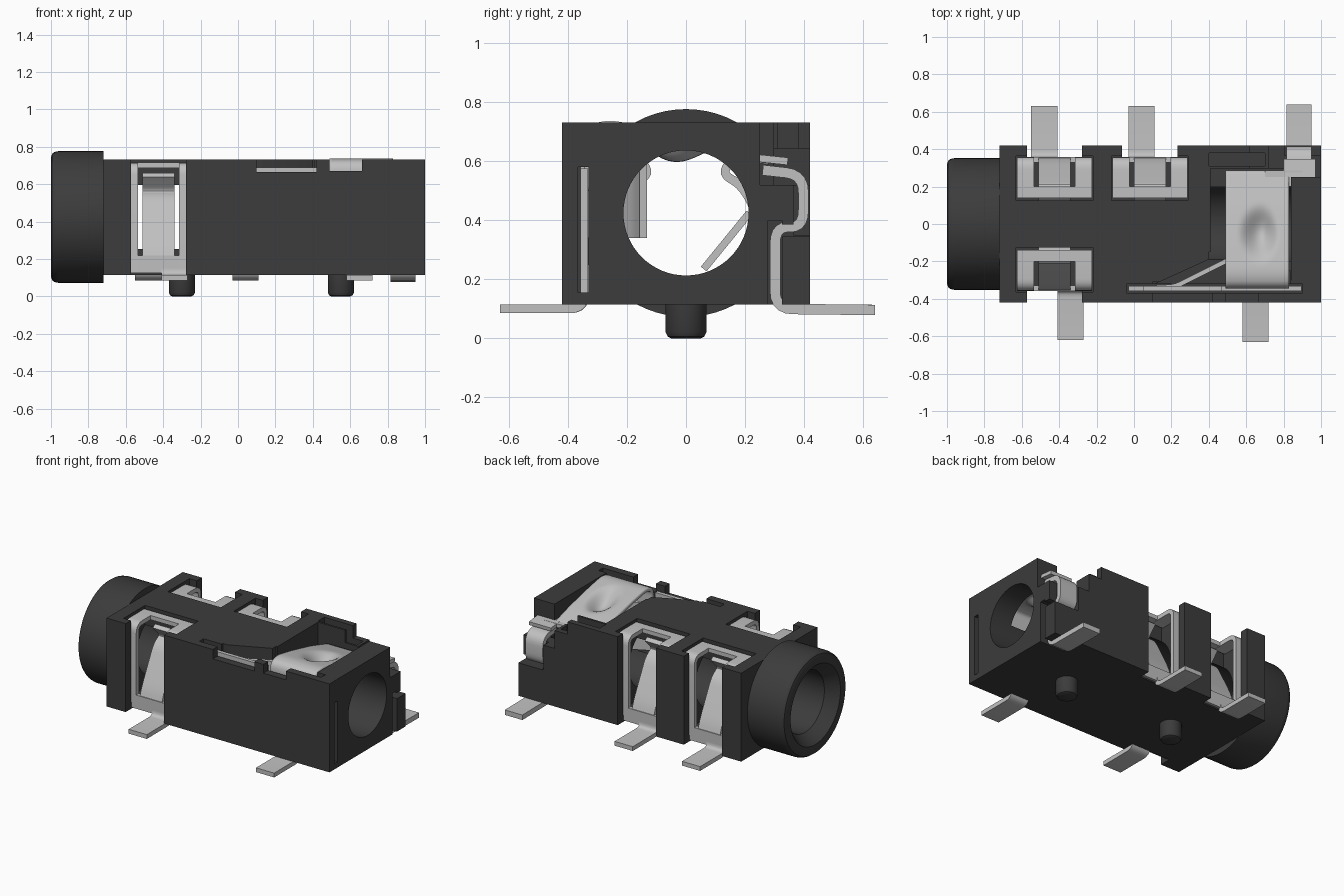
import bpy, bmesh, math
from mathutils import Vector

cube = bpy.data.objects.get("Cube")
if cube:
    bpy.data.objects.remove(cube)


def material(name, value, metallic=0.0, rough=0.5):
    m = bpy.data.materials.new(name)
    m.use_nodes = True
    color = (value, value, value, 1)
    m.diffuse_color = color
    b = m.node_tree.nodes["Principled BSDF"]
    b.inputs["Base Color"].default_value = color
    b.inputs["Roughness"].default_value = rough
    return m


BLACK = material("black plastic", 0.045)
METAL = material("silver metal", 0.53)
AXIS_Z = 0.425     # height of the bore axis
BORE = 0.212


def finish(bm, name, mat, smooth=True):
    bmesh.ops.recalc_face_normals(bm, faces=bm.faces)
    me = bpy.data.meshes.new(name)
    bm.to_mesh(me)
    bm.free()
    ob = bpy.data.objects.new(name, me)
    bpy.context.collection.objects.link(ob)
    me.materials.append(mat)
    if smooth:
        bpy.ops.object.select_all(action='DESELECT')
        ob.select_set(True)
        bpy.context.view_layer.objects.active = ob
        bpy.ops.object.shade_smooth_by_angle(angle=math.radians(32))
    return ob


def prism(bm, pts, direction):
    """Extrude a closed outline along a direction."""
    f = bm.faces.new([bm.verts.new(p) for p in pts])
    ext = bmesh.ops.extrude_face_region(bm, geom=[f])
    vs = [v for v in ext["geom"] if isinstance(v, bmesh.types.BMVert)]
    bmesh.ops.translate(bm, verts=vs, vec=direction)


def box(bm, x0, x1, y0, y1, z0, z1):
    prism(bm, [(x0, y0, z0), (x1, y0, z0), (x1, y1, z0), (x0, y1, z0)], (0, 0, z1 - z0))


def fillet(path, r):
    """Round the corners of an open 2D path."""
    pts = [Vector(p) for p in path]
    out = [pts[0]]
    for a, b, c in zip(pts, pts[1:], pts[2:]):
        d1, d2 = a - b, c - b
        p = b + d1.normalized() * min(r, d1.length * 0.48)
        q = b + d2.normalized() * min(r, d2.length * 0.48)
        for i in range(6):
            t = i / 5
            out.append(p * (1 - t) ** 2 + b * 2 * t * (1 - t) + q * t * t)
    return out + [pts[-1]]


def band(path, t):
    """Outline of a sheet of thickness t that follows a 2D path."""
    left, right = [], []
    for i, p in enumerate(path):
        d = (path[min(i + 1, len(path) - 1)] - path[max(i - 1, 0)]).normalized()
        n = Vector((-d.y, d.x)) * t / 2
        left.append(p + n)
        right.append(p - n)
    return left + right[::-1]


def strip(bm, path, x0, x1, side=1, t=0.03, r=0.05):
    """Bent sheet strip: path is (y, z), width runs along x."""
    prism(bm, [(x0, side * p.x, p.y) for p in band(fillet(path, r), t)], (x1 - x0, 0, 0))


def lathe(bm, profile, axis, centre, closed, n=64):
    """Spin (radius, position) points about the x or z axis."""
    rings = []
    for i in range(n):
        a = 2 * math.pi * i / n
        c, s = math.cos(a), math.sin(a)
        ring = []
        for r, h in profile:
            p = (h, r * c, r * s) if axis == 'x' else (r * c, r * s, h)
            ring.append(bm.verts.new(Vector(p) + Vector(centre)))
        rings.append(ring)
    m = len(profile)
    for i in range(n):
        a, b = rings[i], rings[(i + 1) % n]
        for j in range(m if closed else m - 1):
            k = (j + 1) % m
            bm.faces.new((a[j], a[k], b[k], b[j]))
    if not closed:
        for j in (0, m - 1):
            bm.faces.new([r[j] for r in rings])


# Housing block, carved by cutters
bm = bmesh.new()
box(bm, -0.72, 1, -0.42, 0.42, 0.115, 0.732)
body = finish(bm, "housing", BLACK, False)


def carve(bm):
    cutter = finish(bm, "cutter", BLACK, False)
    cutter.hide_render = True
    bpy.context.view_layer.objects.active = body
    mod = body.modifiers.new("cut", 'BOOLEAN')
    mod.operation = 'DIFFERENCE'
    mod.solver = 'EXACT'
    mod.object = cutter
    bpy.ops.object.modifier_apply(modifier=mod.name)
    bpy.data.objects.remove(cutter)


def carve_box(*dims):
    b = bmesh.new()
    box(b, *dims)
    carve(b)


# Through bore
bm = bmesh.new()
lathe(bm, [(BORE, -0.9), (BORE, 1.1)], 'x', (0, 0, AXIS_Z), False)
carve(bm)

# T-shaped pockets for the three clips: centre x, side, lead x
CLIPS = [("front_clip", -0.425, -1, -0.34),
         ("back_clip_outer", -0.425, 1, -0.48),
         ("back_clip_inner", 0.085, 1, 0.04)]
for _, xc, s, _ in CLIPS:
    for half, near, far, low in ((0.148, 0.34, 0.5, 0.05), (0.205, 0.125, 0.363, 0.16)):
        y0, y1 = sorted((s * near, s * far))
        carve_box(xc - half, xc + half, y0, y1, low, 0.8)

# Top recess, narrow slots, wall notches and the stepped rear corner
for dims in ((0.41, 0.84, -0.302, 0.296, 0.5, 0.8),
             (0.4, 0.7, 0.31, 0.38, 0.3, 0.81),
             (-0.04, 0.9, -0.368, -0.322, 0.15, 0.82),
             (0.85, 1.1, -0.366, -0.33, 0.155, 0.58),
             (0.1, 0.42, -0.5, -0.31, 0.666, 0.83),
             (0.49, 0.664, -0.5, -0.29, 0.671, 0.84),
             (0.48, 0.838, -0.35, -0.25, 0.45, 0.85),
             (0.62, 0.79, 0.285, 0.5, 0.645, 0.86),
             (0.72, 0.81, 0.27, 0.5, 0.52, 0.87),
             (0.8, 1.1, 0.25, 0.5, 0.52, 0.88),
             (0.805, 1.1, 0.365, 0.5, 0.35, 0.89),
             (0.81, 1.1, 0.278, 0.325, 0.05, 0.4),
             (0.815, 1.1, 0.31, 0.43, 0.345, 0.385)):
    carve_box(*dims)

# Wedge pocket for the switch arm
bm = bmesh.new()
prism(bm, [(0.08, -0.335, 0.33), (0.5, -0.335, 0.33), (0.5, -0.15, 0.33),
           (0.4, -0.15, 0.33), (0.4, -0.19, 0.33)], (0, 0, 0.6))
carve(bm)
bpy.ops.object.select_all(action='DESELECT')
body.select_set(True)
bpy.context.view_layer.objects.active = body
bpy.ops.object.shade_smooth_by_angle(angle=math.radians(25))

# Round socket collar with a flared mouth
bm = bmesh.new()
lathe(bm, [(BORE, -0.72), (BORE, -0.92), (0.262, -0.985), (0.275, -1), (0.32, -1),
           (0.338, -0.994), (0.348, -0.98), (0.352, -0.96), (0.352, -0.72)],
      'x', (0, 0, AXIS_Z), True)
finish(bm, "socket_collar", BLACK)

# Locating pegs
for name, x in (("peg_outer", -0.3), ("peg_inner", 0.55)):
    bm = bmesh.new()
    lathe(bm, [(0.05, 0), (0.062, 0.006), (0.07, 0.022), (0.07, 0.14)], 'z', (x, 0, 0), False, 40)
    finish(bm, name, BLACK)

# Spring clips: arch flange, legs, leaning tongue and solder lead
for name, xc, s, lead in CLIPS:
    bm = bmesh.new()
    for a, b in ((-0.2, -0.11), (0.11, 0.2)):
        strip(bm, [(0.145, 0.7), (0.343, 0.7), (0.343, 0.13)], xc + a, xc + b, s)
    y0, y1 = sorted((s * 0.14, s * 0.2))
    box(bm, xc - 0.2, xc + 0.2, y0, y1, 0.686, 0.715)
    y0, y1 = sorted((s * 0.328, s * 0.358))
    box(bm, xc - 0.2, xc + 0.2, y0, y1, 0.125, 0.22)
    strip(bm, [(0.343, 0.2), (0.32, 0.27), (0.19, 0.52), (0.115, 0.56), (0.2, 0.65)],
          xc - 0.085, xc + 0.085, s)
    strip(bm, [(0.343, 0.2), (0.343, 0.1), (0.63 if s > 0 else 0.62, 0.1)],
          lead - 0.07, lead + 0.07, s)
    finish(bm, name, METAL)

# Sloping inner arm
bm = bmesh.new()
strip(bm, [(0.06, 0.235), (0.215, 0.425)], 0.0, 0.14, 1, 0.025)
finish(bm, "inner_arm", METAL)

# Switch plate in the front slot, its slanted arm and solder lead
bm = bmesh.new()
box(bm, -0.03, 0.895, -0.358, -0.332, 0.155, 0.575)
box(bm, 0.05, 0.47, -0.358, -0.332, 0.5, 0.69)
arm = fillet([(0.12, -0.34), (0.22, -0.335), (0.56, -0.165), (0.66, -0.145)], 0.04)
prism(bm, [(p.x, p.y, 0.34) for p in band(arm, 0.025)], (0, 0, 0.33))
strip(bm, [(0.345, 0.25), (0.345, 0.1), (0.63, 0.1)], 0.58, 0.72, -1)
finish(bm, "switch_plate", METAL)

# Broad top contact with a pressed dimple
profile = fillet([(-0.345, 0.5), (-0.345, 0.715), (-0.27, 0.742), (-0.12, 0.715),
                  (0.1, 0.665), (0.285, 0.61)], 0.05)
fine = []
for a, b in zip(profile, profile[1:]):
    n = max(1, math.ceil((b - a).length / 0.02))
    fine += [a.lerp(b, i / n) for i in range(n)]
fine.append(profile[-1])
bm = bmesh.new()
rows = []
for p in fine:
    row = []
    for i in range(25):
        x = 0.49 + 0.34 * i / 24
        u = (x - 0.68) / (0.1 if x > 0.68 else 0.13)
        d = math.hypot(u, (p.x + 0.05) / 0.17)
        dip = 0.075 * (0.5 + 0.5 * math.cos(math.pi * d)) if d < 1 else 0
        row.append(bm.verts.new((x, p.x, p.y - dip)))
    rows.append(row)
for a, b in zip(rows, rows[1:]):
    for i in range(24):
        bm.faces.new((a[i], a[i + 1], b[i + 1], b[i]))
contact = finish(bm, "top_contact", METAL)
solid = contact.modifiers.new("thickness", 'SOLIDIFY')
solid.thickness = 0.025
solid.offset = -1

# Folded rear terminal with its bridge to the top contact
bm = bmesh.new()
strip(bm, [(0.26, 0.57), (0.398, 0.555), (0.398, 0.375), (0.302, 0.38), (0.302, 0.1),
           (0.64, 0.096)], 0.815, 0.95, 1, 0.035, 0.06)
box(bm, 0.7, 0.9, 0.2, 0.285, 0.595, 0.62)
strip(bm, [(0.25, 0.61), (0.345, 0.6)], 0.8, 0.97, 1, 0.025)
finish(bm, "rear_terminal", METAL)
